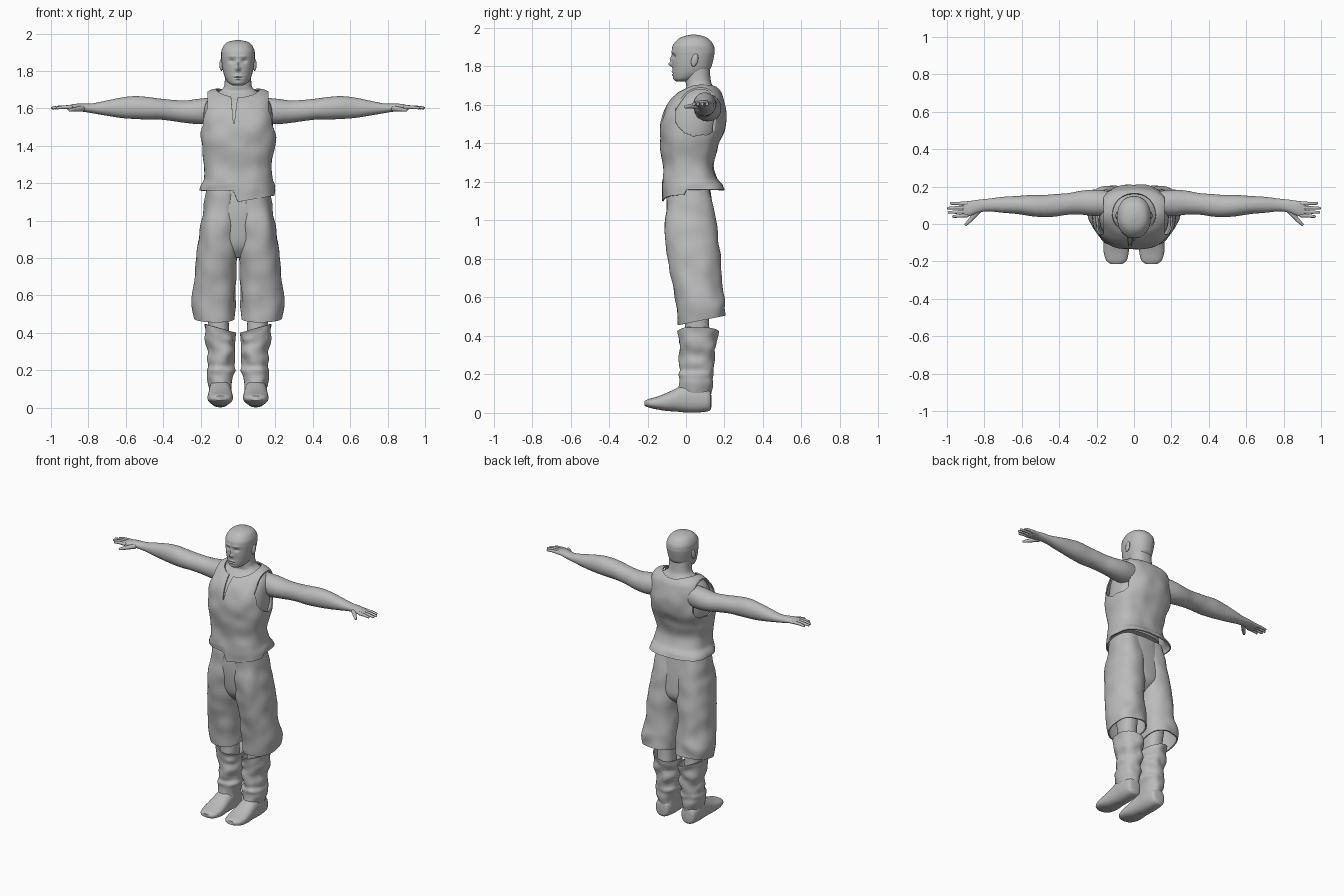
import bpy, bmesh, math
from mathutils import Vector, noise

grey = bpy.data.materials.new("plain grey")
grey.diffuse_color = (0.5, 0.5, 0.5, 1)


def clamp(v):
    return max(0.0, min(1.0, v))


def finish(name, bm, mirror=False, thick=0, cutters=(), helper=False):
    bmesh.ops.recalc_face_normals(bm, faces=bm.faces)
    for f in bm.faces:
        f.smooth = True
    me = bpy.data.meshes.new(name)
    bm.to_mesh(me)
    bm.free()
    me.materials.append(grey)
    ob = bpy.data.objects.new(name, me)
    bpy.context.collection.objects.link(ob)
    if thick:
        m = ob.modifiers.new("thickness", 'SOLIDIFY')
        m.thickness, m.offset = thick, -1
    if mirror:
        m = ob.modifiers.new("mirror", 'MIRROR')
        m.use_clip = False
        m.use_mirror_merge = False
    for c in cutters:
        m = ob.modifiers.new("cut", 'BOOLEAN')
        m.operation, m.object, m.solver = 'DIFFERENCE', c, 'EXACT'
    if helper:
        ob.hide_render = True
        ob.hide_viewport = True
    else:
        m = ob.modifiers.new("sharp edges", 'EDGE_SPLIT')
        m.split_angle = math.radians(50)
    return ob


def spline(p0, p1, p2, p3, t):
    return [0.5 * (2 * b + (c - a) * t + (2 * a - 5 * b + 4 * c - d) * t * t
                   + (3 * b - a - 3 * c + d) * t ** 3) for a, b, c, d in zip(p0, p1, p2, p3)]


def loft(name, rings, axis='z', power=2.3, seg=48, steps=5, caps=(True, True),
         wrinkle=0, freq=9, warp=None, **kw):
    """Rings are (position, a0, a1, b0, b1); a, b are the other two axes in order."""
    bm = bmesh.new()
    r = [rings[0]] + list(rings) + [rings[-1]]
    smooth = [spline(*r[i:i + 4], k / steps) for i in range(len(rings) - 1) for k in range(steps)]
    smooth.append(rings[-1])
    loops = []
    for t, a0, a1, b0, b1 in smooth:
        loop = []
        for i in range(seg):
            ang = 2 * math.pi * i / seg
            c, s = math.cos(ang), math.sin(ang)
            e = 2 / power
            a = (a0 + a1) / 2 + (a1 - a0) / 2 * math.copysign(abs(c) ** e, c)
            b = (b0 + b1) / 2 + (b1 - b0) / 2 * math.copysign(abs(s) ** e, s)
            co = Vector({'z': (a, b, t), 'x': (t, a, b), 'y': (a, t, b)}[axis])
            if wrinkle:
                d = wrinkle * noise.noise(co * freq)
                off = {'z': (c, s, 0), 'x': (0, c, s), 'y': (c, 0, s)}[axis]
                co += Vector(off) * d
            if warp:
                co = warp(co)
            loop.append(bm.verts.new(co))
        loops.append(loop)
    for l0, l1 in zip(loops, loops[1:]):
        for i in range(seg):
            j = (i + 1) % seg
            bm.faces.new((l0[i], l0[j], l1[j], l1[i]))
    if caps[0]:
        bm.faces.new(loops[0])
    if caps[1]:
        bm.faces.new(loops[-1])
    return finish(name, bm, **kw)


def sym(rows):
    return [(z, -w, w, f, b) for z, w, f, b in rows]


def capsule(bm, p, q, r0, r1):
    p, q = Vector(p), Vector(q)
    rot = (q - p).to_track_quat('Z', 'Y')
    for v in bmesh.ops.create_uvsphere(bm, u_segments=14, v_segments=10, radius=1)['verts']:
        far = v.co.z > 1e-4
        v.co = (q if far else p) + rot @ (v.co * (r1 if far else r0))


# head: dents and bumps (x, z, width, height, shift in y) shape the face
FACE = [(.033, 1.853, .015, .010, .011), (-.033, 1.853, .015, .010, .011),
        (0, 1.812, .011, .012, -.020), (0, 1.838, .008, .016, -.010),
        (0, 1.772, .022, .006, -.006), (0, 1.757, .018, .005, -.006),
        (0, 1.764, .022, .003, .005), (0, 1.735, .022, .010, -.004),
        (.03, 1.878, .02, .007, -.004), (-.03, 1.878, .02, .007, -.004)]


def face(co):
    if co.y < .02:
        co.y += sum(d * math.exp(-((co.x - x) / w) ** 2 - ((co.z - z) / h) ** 2)
                    for x, z, w, h, d in FACE)
    return co


loft("head", sym([(1.722, .028, -.05, .0), (1.735, .050, -.062, .05), (1.76, .067, -.068, .10),
                  (1.79, .078, -.07, .128), (1.82, .084, -.072, .138), (1.86, .089, -.073, .147),
                  (1.88, .090, -.074, .149), (1.91, .088, -.068, .144), (1.94, .073, -.043, .122),
                  (1.956, .050, -.015, .095), (1.965, .012, .025, .055)]),
     power=2.2, seg=96, steps=8, warp=face)

# ears
bm = bmesh.new()
for v in bmesh.ops.create_uvsphere(bm, u_segments=20, v_segments=14, radius=1)['verts']:
    v.co = Vector((.089 + .010 * v.co.x, .045 + .018 * v.co.y + .006 * v.co.z, 1.833 + .033 * v.co.z))
finish("ear", bm, mirror=True)

# neck and torso under the vest
loft("torso", sym([(1.20, .165, -.10, .12), (1.32, .16, -.10, .12), (1.45, .183, -.115, .175),
                   (1.55, .185, -.105, .188), (1.62, .175, -.07, .178), (1.66, .145, -.028, .162),
                   (1.69, .103, .0, .145), (1.72, .074, -.002, .13), (1.80, .07, -.005, .122)]))

# arms with palms
loft("arm", [(.10, .05, .17, 1.52, 1.66), (.20, .042, .183, 1.515, 1.652), (.28, .05, .178, 1.522, 1.642),
             (.35, .05, .165, 1.532, 1.645), (.42, .04, .16, 1.54, 1.652), (.48, .037, .155, 1.54, 1.66),
             (.55, .042, .155, 1.543, 1.665), (.62, .053, .15, 1.548, 1.658), (.70, .06, .145, 1.56, 1.642),
             (.78, .068, .135, 1.574, 1.626), (.83, .06, .13, 1.582, 1.625), (.87, .045, .124, 1.588, 1.624),
             (.905, .037, .12, 1.592, 1.617), (.92, .042, .112, 1.599, 1.611)],
     axis='x', power=2.1, seg=32, mirror=True)

# fingers and thumb
bm = bmesh.new()
for y0, x1, y1 in ((.046, .965, .040), (.066, .988, .062), (.088, .992, .085), (.109, .976, .110)):
    mid = ((.905 + x1) / 2, (y0 + y1) / 2, 1.606)
    capsule(bm, (.895, y0, 1.606), mid, .0115, .0095)
    capsule(bm, mid, (x1, y1, 1.602), .0095, .0075)
capsule(bm, (.835, .068, 1.598), (.872, .025, 1.594), .016, .012)
capsule(bm, (.872, .025, 1.594), (.898, -.002, 1.59), .012, .008)
finish("fingers", bm, mirror=True)

# cutters for the frayed armholes, neckline and front slit
armhole = loft("armhole_cutter", [(.162, -.055, .175, 1.442, 1.715), (.35, -.065, .185, 1.44, 1.72)],
               axis='x', power=2.6, steps=1, wrinkle=.012, freq=45, mirror=True, helper=True)
bm = bmesh.new()
for v in bmesh.ops.create_uvsphere(bm, u_segments=40, v_segments=24, radius=1)['verts']:
    v.co = Vector((.118 * v.co.x, .045 + .125 * v.co.y, 1.715 + .085 * v.co.z))
neckline = finish("neckline_cutter", bm, helper=True)
slit = loft("slit_cutter", [(1.52, -.024, -.020, -.2, -.07), (1.67, -.038, -.002, -.2, .0)],
            power=6, seg=24, steps=1, helper=True)


def vest_hem(co):
    low = clamp((1.22 - co.z) / .09)
    if co.y > 0:
        target = 1.16
    else:
        target = 1.16 if co.x < -.015 else 1.10 + .17 * co.x
    co.z += low * (target - 1.13)
    return co


# sleeveless vest
loft("vest", sym([(1.13, .202, -.125, .205), (1.17, .198, -.125, .19), (1.22, .186, -.12, .16),
                  (1.30, .18, -.118, .142), (1.38, .193, -.13, .165), (1.46, .204, -.135, .198),
                  (1.53, .205, -.126, .21), (1.60, .20, -.098, .203), (1.65, .19, -.058, .188),
                  (1.68, .175, -.02, .168), (1.702, .14, .02, .14), (1.706, .09, .04, .11)]),
     power=2.5, seg=80, caps=(False, True), wrinkle=.009, freq=11, warp=vest_hem,
     thick=.008, cutters=(armhole, neckline, slit))


def trouser_hem(co):
    co.z += clamp((.62 - co.z) / .12) * .2 * (co.y - .08)
    return co


# wide knee-length trousers
loft("trouser_leg", [(1.17, -.01, .165, -.09, .125), (1.05, .0, .185, -.106, .148),
                     (.95, .0, .203, -.11, .163), (.80, .003, .221, -.094, .18),
                     (.65, .010, .233, -.065, .188), (.55, .014, .242, -.050, .204),
                     (.48, .018, .238, -.038, .204)],
     power=2.4, seg=56, steps=6, caps=(True, False), wrinkle=.012, freq=10,
     warp=trouser_hem, thick=.008, mirror=True)
loft("trouser_seat", sym([(.80, .05, -.03, .09), (.86, .11, -.075, .15), (.95, .165, -.092, .152),
                          (1.05, .172, -.098, .142), (1.17, .16, -.09, .125)]), power=2.4)

# bare knees
loft("knee", [(.70, .04, .18, -.02, .14), (.55, .05, .165, -.01, .13), (.47, .05, .16, -.005, .12),
              (.34, .045, .155, -.01, .13)], seg=32, mirror=True)


def boot_rim(co):
    co.z -= clamp((co.z - .33) / .11) * .045 * clamp((.175 - co.x) / .165)
    return co


# slouched boot shafts
loft("boot_shaft", [(.445, .008, .178, -.042, .162), (.40, .012, .174, -.038, .158),
                    (.34, .020, .168, -.036, .154), (.30, .016, .160, -.034, .150),
                    (.26, .022, .164, -.032, .146), (.225, .024, .162, -.030, .143),
                    (.20, .018, .168, -.040, .143), (.17, .028, .160, -.035, .138),
                    (.12, .032, .156, -.045, .134), (.06, .04, .15, -.04, .125)],
     power=2.2, seg=48, caps=(False, True), wrinkle=.012, freq=16, warp=boot_rim,
     thick=.007, mirror=True)

# boot feet
loft("boot_foot", [(.132, .075, .115, .03, .09), (.12, .050, .145, .010, .12), (.06, .038, .155, .002, .145),
                   (.0, .036, .155, .002, .150), (-.05, .032, .158, .007, .128), (-.10, .028, .162, .010, .104),
                   (-.15, .028, .162, .018, .085), (-.195, .040, .148, .028, .072),
                   (-.215, .065, .122, .038, .062)],
     axis='y', power=2.4, seg=40, mirror=True)
